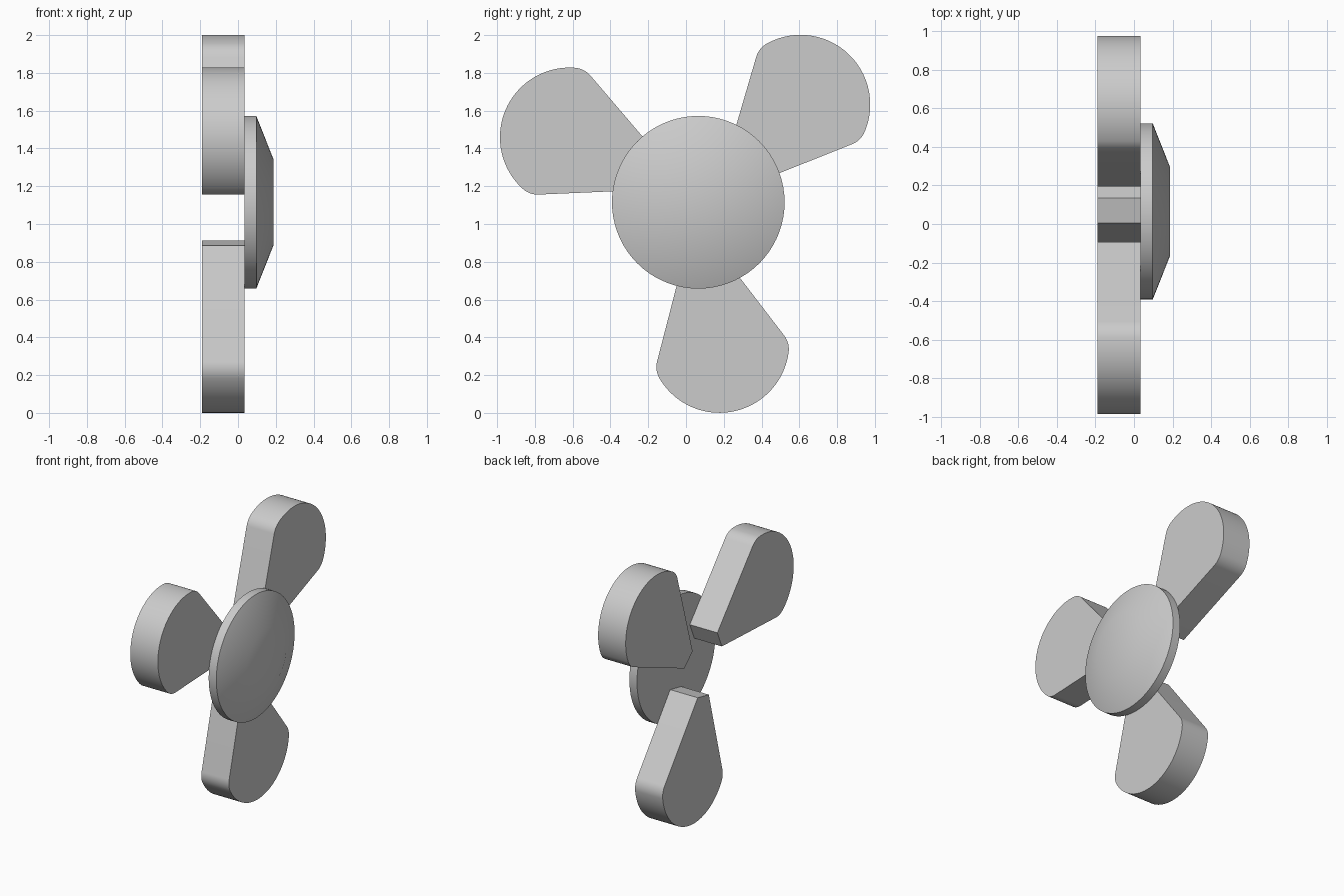
import bpy, bmesh, math
from mathutils import Vector

cube = bpy.data.objects.get("Cube")
if cube:
    bpy.data.objects.remove(cube)

# Single flat grey
grey = bpy.data.materials.new("light_grey")
grey.use_nodes = True
colour = (0.6, 0.6, 0.6, 1)
grey.diffuse_color = colour
grey.node_tree.nodes["Principled BSDF"].inputs["Base Color"].default_value = colour


def finish(name, bm):
    bmesh.ops.recalc_face_normals(bm, faces=bm.faces)
    mesh = bpy.data.meshes.new(name)
    bm.to_mesh(mesh)
    bm.free()
    mesh.materials.append(grey)
    obj = bpy.data.objects.new(name, mesh)
    bpy.context.collection.objects.link(obj)
    bpy.ops.object.select_all(action='DESELECT')
    obj.select_set(True)
    bpy.context.view_layer.objects.active = obj
    bpy.ops.object.shade_smooth_by_angle(angle=math.radians(30))
    return obj


def arc(centre, radius, start, end, steps):
    return [centre + radius * Vector((math.cos(a), math.sin(a)))
            for a in (start + (end - start) * i / steps for i in range(steps + 1))]


def blade_outline(half_angle, inner, reach, big, small):
    """Wedge with its apex at the origin, a round tip and filleted corners."""
    # The fillet touches the wedge side and the inside of the tip circle
    along = Vector((math.cos(half_angle), math.sin(half_angle)))
    normal = Vector((-along.y, along.x))
    tip = Vector((reach, 0))
    offset = tip + normal * small
    b = along.dot(offset)
    t = b + math.sqrt(b * b - offset.length_squared + (big - small) ** 2)
    corner = along * t - normal * small
    d = corner - tip
    join = math.atan2(d.y, d.x)
    side = arc(tip, big, 0, join, 20)
    side += arc(corner, small, join, half_angle + math.pi / 2, 10)[1:]
    side.append(Vector((inner, inner * math.tan(half_angle))))
    return side + [Vector((p.x, -p.y)) for p in reversed(side[1:])]


def blade(name, apex_y, apex_z, degrees):
    a = math.radians(degrees)
    bm = bmesh.new()
    verts = []
    for p in blade_outline(math.radians(26), 0.135, 0.675, 0.369, 0.12):
        y = apex_y + p.x * math.cos(a) - p.y * math.sin(a)
        z = apex_z + p.x * math.sin(a) + p.y * math.cos(a)
        verts.append(bm.verts.new((-0.19, y, z)))
    face = bm.faces.new(verts)
    new = bmesh.ops.extrude_face_region(bm, geom=[face])["geom"]
    bmesh.ops.translate(bm, vec=(0.225, 0, 0),
                        verts=[v for v in new if isinstance(v, bmesh.types.BMVert)])
    finish(name, bm)


# Three blades around the hub
blade("lower_blade", 0.043, 1.031, -78.5)
blade("upper_left_blade", 0.152, 1.133, 47.7)
blade("upper_right_blade", 0.003, 1.19, 156.5)

# Hub: short rim, bevelled cone and flat front
bm = bmesh.new()
rings = []
for x, r in ((0.035, 0.457), (0.097, 0.457), (0.187, 0.23)):
    rings.append([bm.verts.new((x, 0.065 + r * math.cos(t), 1.115 + r * math.sin(t)))
                  for t in (2 * math.pi * i / 72 for i in range(72))])
for low, high in zip(rings, rings[1:]):
    for i in range(72):
        j = (i + 1) % 72
        bm.faces.new((low[i], low[j], high[j], high[i]))
bm.faces.new(rings[0])
bm.faces.new(rings[-1])
finish("hub_cap", bm)
